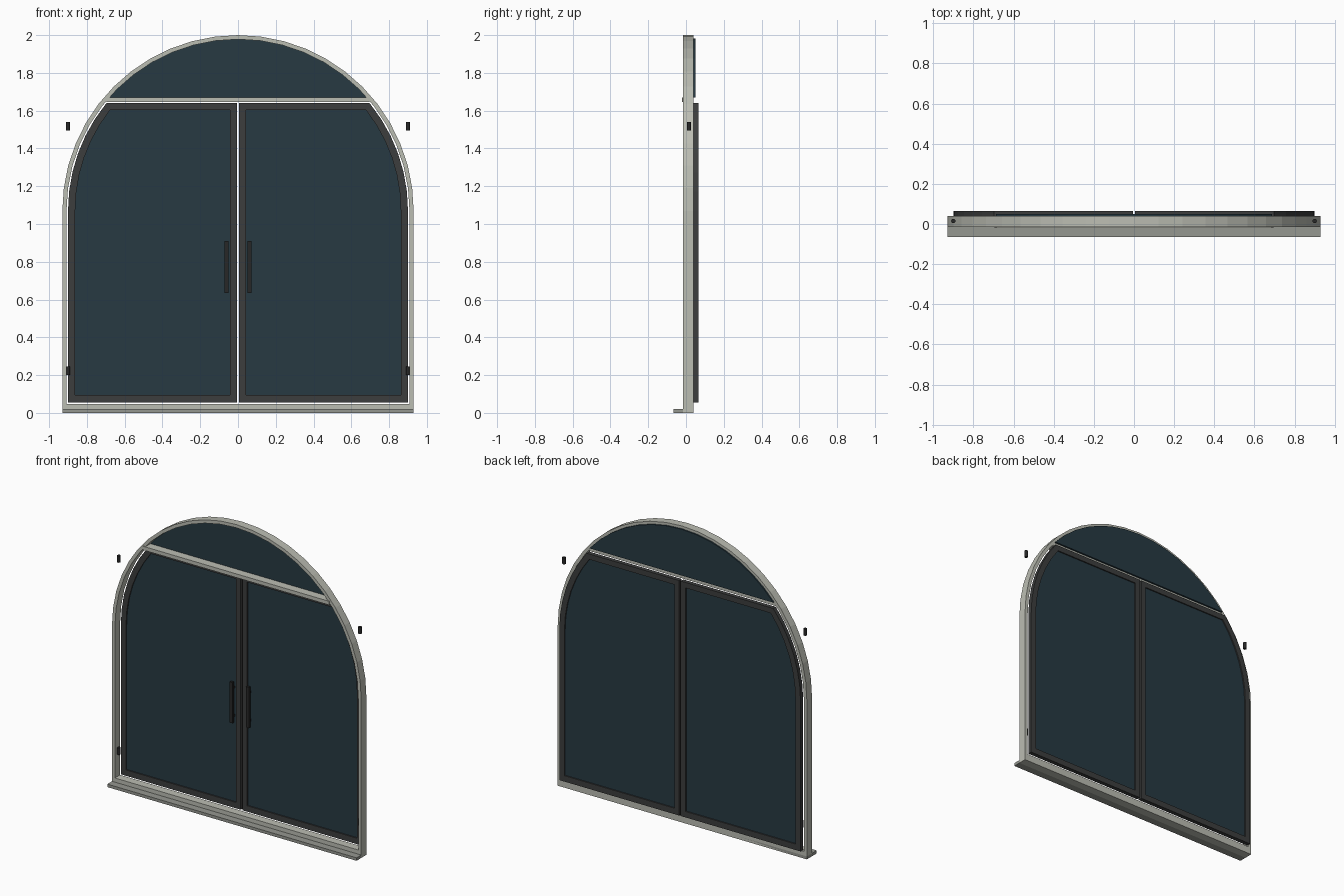
import bpy, bmesh, math

if "Cube" in bpy.data.objects:
    bpy.data.objects.remove(bpy.data.objects["Cube"])

SPRING = 1.07   # height where the arch begins
SEG = 24        # facets across the half circle


def material(name, rgb):
    m = bpy.data.materials.new(name)
    m.diffuse_color = (*rgb, 1)
    m.use_nodes = True
    m.node_tree.nodes["Principled BSDF"].inputs["Base Color"].default_value = m.diffuse_color
    return m


STONE = material("pale_frame", (0.50, 0.51, 0.45))
SILL = material("sill_grey", (0.30, 0.31, 0.28))
DARK = material("dark_metal", (0.045, 0.047, 0.047))
BLACK = material("black_metal", (0.02, 0.02, 0.02))
GLASS = material("dark_glass", (0.02, 0.042, 0.055))


def finish(name, bm, mat):
    bmesh.ops.recalc_face_normals(bm, faces=bm.faces)
    me = bpy.data.meshes.new(name)
    bm.to_mesh(me)
    bm.free()
    me.materials.append(mat)
    ob = bpy.data.objects.new(name, me)
    bpy.context.collection.objects.link(ob)
    return ob


def prism(name, outline, y0, y1, mat, hole=None):
    """Extrude an xz outline along y; an optional hole has matching points."""
    bm = bmesh.new()
    n = len(outline)

    def ring(pts, y):
        return [bm.verts.new((x, y, z)) for x, z in pts]

    def bridge(a, b):
        for i in range(n):
            j = (i + 1) % n
            bm.faces.new((a[i], a[j], b[j], b[i]))

    f, b = ring(outline, y0), ring(outline, y1)
    bridge(f, b)
    if hole:
        hf, hb = ring(hole, y0), ring(hole, y1)
        bridge(f, hf)
        bridge(b, hb)
        bridge(hf, hb)
    else:
        bm.faces.new(f)
        bm.faces.new(b)
    return finish(name, bm, mat)


def box(name, x0, x1, y0, y1, z0, z1, mat):
    return prism(name, [(x0, z0), (x1, z0), (x1, z1), (x0, z1)], y0, y1, mat)


def arc(r, a0, a1, n):
    return [(r * math.cos(a0 + (a1 - a0) * i / n),
             SPRING + r * math.sin(a0 + (a1 - a0) * i / n)) for i in range(n + 1)]


def arch(r, bottom):
    return [(-r, bottom), (r, bottom)] + arc(r, 0, math.pi, SEG)


def leaf(side, r, x_in, bottom, top):
    pts = [(x_in, bottom), (r, bottom)]
    pts += arc(r, 0, math.asin((top - SPRING) / r), 6) + [(x_in, top)]
    return [(side * x, z) for x, z in pts]


# Arched outer frame, sill and transom
prism("arch_frame", arch(0.93, 0.0), -0.015, 0.04, STONE, arch(0.908, 0.048))
box("sill", -0.93, 0.93, -0.065, 0.04, 0.0, 0.02, SILL)
box("transom_bar", -0.695, 0.695, -0.02, 0.037, 1.645, 1.67, STONE)

# Fanlight glass above the transom
a = math.asin((1.67 - SPRING) / 0.912)
prism("fanlight_glass", arc(0.912, a, math.pi - a, 14), 0.037, 0.049, GLASS)

for side, tag in ((-1, "left"), (1, "right")):
    # Door leaf with its glass panel
    opening = leaf(side, 0.862, 0.042, 0.095, 1.603)
    prism(f"door_leaf_{tag}", leaf(side, 0.90, 0.006, 0.055, 1.64),
          0.037, 0.065, DARK, opening)
    prism(f"door_glass_{tag}", opening, 0.045, 0.057, GLASS)

    # Pull handle
    xa, xb = sorted((side * 0.05, side * 0.072))
    box(f"handle_{tag}", xa, xb, 0.012, 0.03, 0.635, 0.91, BLACK)
    for z in (0.67, 0.86):
        box(f"handle_post_{tag}", xa + 0.005, xb - 0.005, 0.03, 0.046, z, z + 0.015, BLACK)

    # Hinge knuckles
    for z, level in ((0.222, "lower"), (1.518, "upper")):
        bpy.ops.mesh.primitive_cylinder_add(vertices=12, radius=0.011, depth=0.045,
                                            location=(side * 0.90, 0.015, z))
        ob = bpy.context.object
        ob.name = f"hinge_{level}_{tag}"
        ob.data.materials.append(BLACK)
